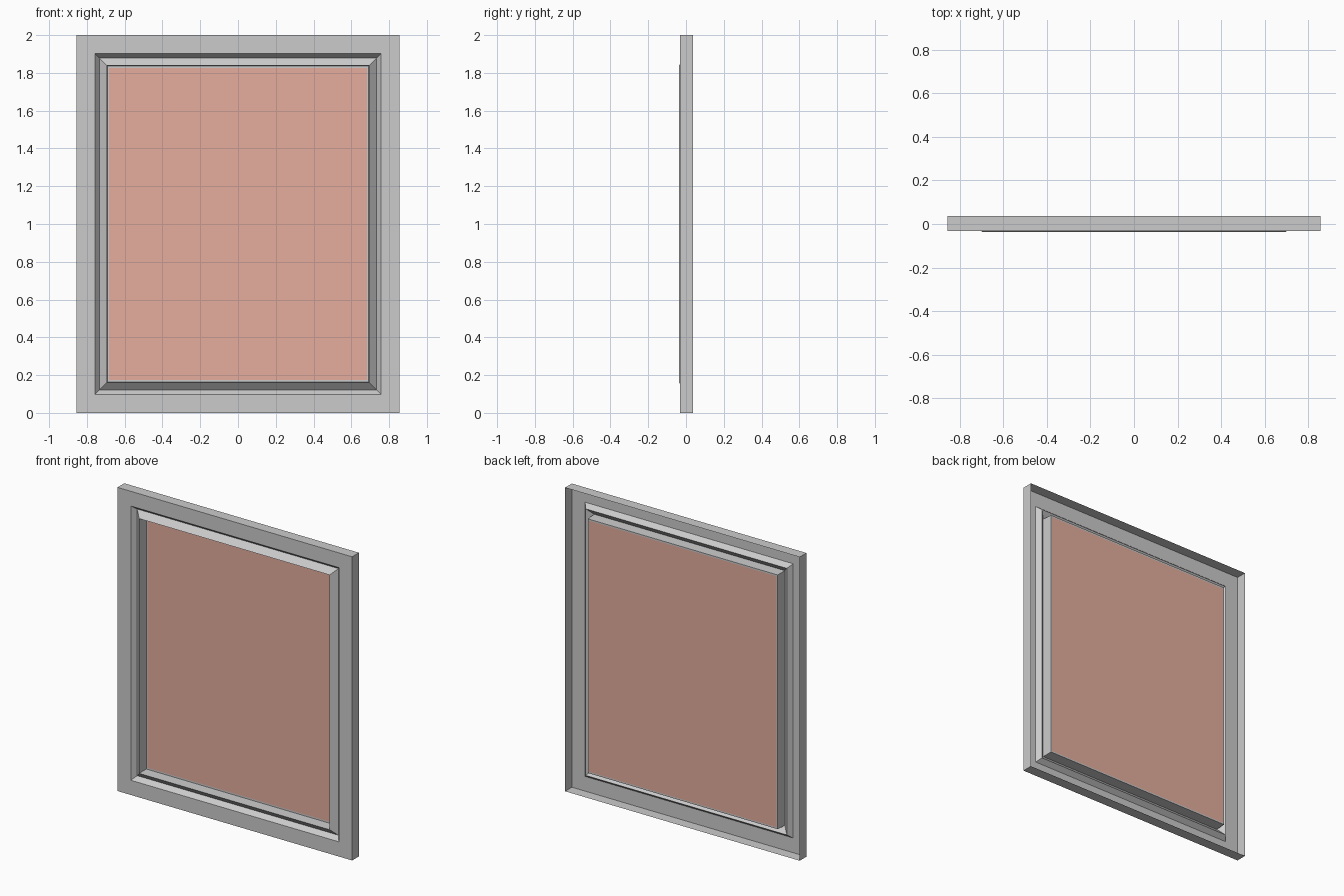
import bpy, bmesh

if "Cube" in bpy.data.objects:
    bpy.data.objects.remove(bpy.data.objects["Cube"])

HALF_W, HEIGHT = 0.855, 2.0


def loop(bm, inset, y):
    """Rectangle at a given inset from the outer edge, at depth y."""
    x, lo, hi = HALF_W - inset, inset, HEIGHT - inset
    return [bm.verts.new(p) for p in ((-x, y, lo), (x, y, lo), (x, y, hi), (-x, y, hi))]


def finish(bm, name):
    me = bpy.data.meshes.new(name)
    bm.to_mesh(me)
    bm.free()
    ob = bpy.data.objects.new(name, me)
    bpy.context.collection.objects.link(ob)
    return ob


def mitred_sheet(name, profile):
    """Sweep an (inset, y) profile around the rectangle with mitred corners."""
    bm = bmesh.new()
    rings = [loop(bm, *p) for p in profile]
    for a, b in zip(rings, rings[1:]):
        for i in range(4):
            j = (i + 1) % 4
            bm.faces.new((a[i], a[j], b[j], b[i]))
    return finish(bm, name)


# outer frame: open-backed side walls and flat front border
mitred_sheet("outer_frame", [(0, 0.0375), (0, -0.033), (0.097, -0.033)])

# moulding: V groove, raised ridge, deep inner wall and narrow back lip
mitred_sheet("inner_moulding", [(0.097, -0.033), (0.122, -0.002), (0.161, -0.0375),
                                (0.163, 0.034), (0.173, 0.034)])

# coloured panel closing the opening at the back
bm = bmesh.new()
bm.faces.new(loop(bm, 0.173, 0.034))
panel = finish(bm, "panel")
mat = bpy.data.materials.new("panel_red")
mat.diffuse_color = (0.78, 0.42, 0.34, 1)
mat.use_nodes = True
mat.node_tree.nodes["Principled BSDF"].inputs["Base Color"].default_value = mat.diffuse_color
panel.data.materials.append(mat)
